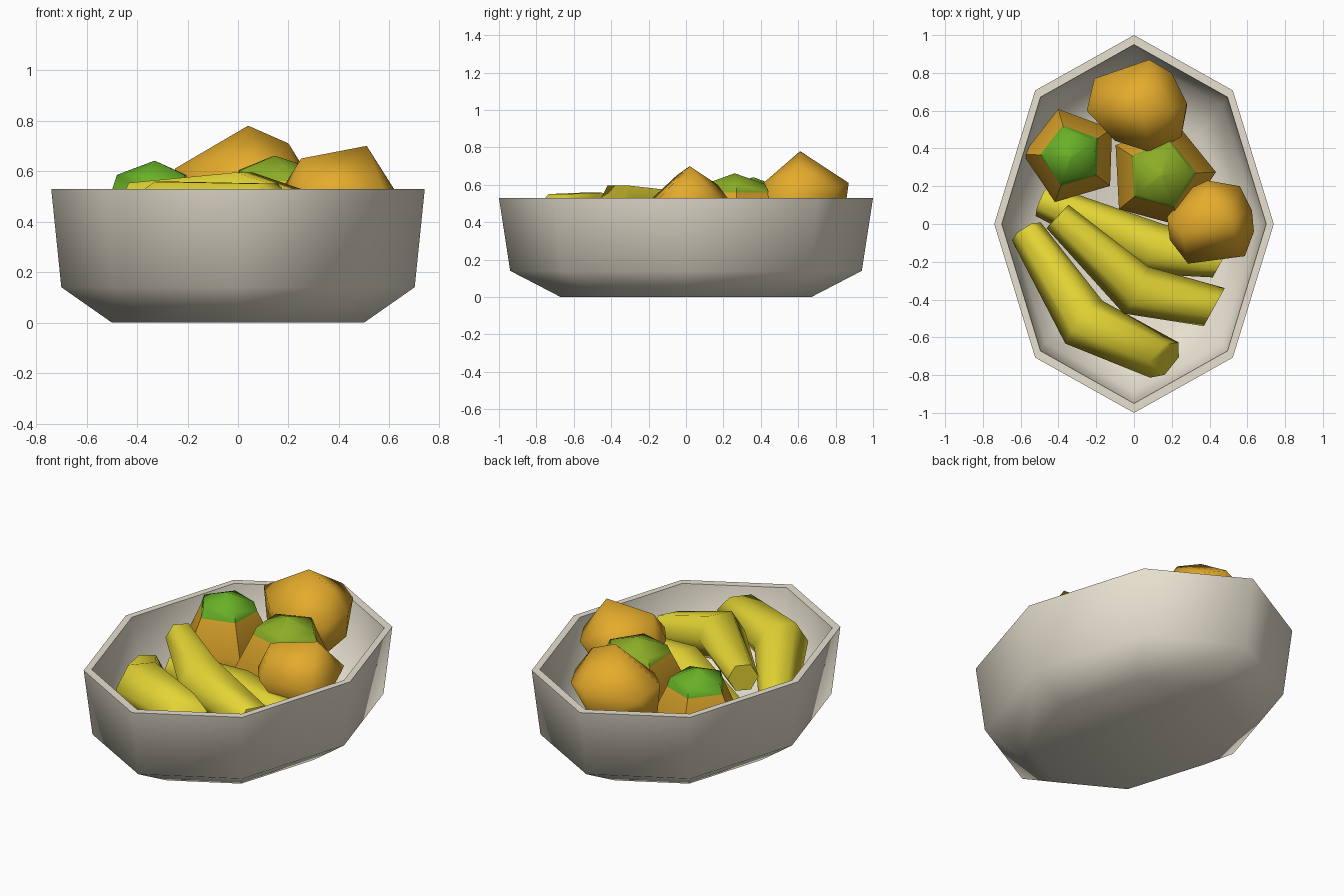
import bpy, bmesh, math
from mathutils import Vector

if "Cube" in bpy.data.objects:
    bpy.data.objects.remove(bpy.data.objects["Cube"])


def material(name, rgb):
    m = bpy.data.materials.new(name)
    m.diffuse_color = (*rgb, 1)
    m.use_nodes = True
    m.node_tree.nodes["Principled BSDF"].inputs["Base Color"].default_value = m.diffuse_color
    return m


STONE = material("warm_grey", (0.80, 0.75, 0.63))
ORANGE = material("orange", (0.78, 0.41, 0.025))
YELLOW = material("yellow", (0.77, 0.66, 0.035))
GREEN = material("leaf_green", (0.14, 0.44, 0.02))
OLIVE = material("light_green", (0.26, 0.42, 0.02))


def finish(name, bm, mats, angle):
    bmesh.ops.recalc_face_normals(bm, faces=bm.faces)
    me = bpy.data.meshes.new(name)
    bm.to_mesh(me)
    bm.free()
    for m in mats:
        me.materials.append(m)
    ob = bpy.data.objects.new(name, me)
    bpy.context.collection.objects.link(ob)
    bpy.ops.object.select_all(action='DESELECT')
    ob.select_set(True)
    bpy.context.view_layer.objects.active = ob
    bpy.ops.object.shade_smooth_by_angle(angle=math.radians(angle))
    return ob


def loft(rings, cap_rings=0):
    """Skin a list of point rings, closing both ends; first bands get slot 1."""
    bm = bmesh.new()
    loops = [[bm.verts.new(p) for p in ring] for ring in rings]
    for i, (a, b) in enumerate(zip(loops, loops[1:])):
        n = len(a)
        for k in range(n):
            f = bm.faces.new((a[k], a[(k + 1) % n], b[(k + 1) % n], b[k]))
            f.material_index = 1 if i < cap_rings else 0
    for loop in (loops[0], loops[-1]):
        f = bm.faces.new(loop)
        f.material_index = 1 if cap_rings and loop is loops[0] else 0
    return bm


def oval(rx, ry, z, n, phase=0.0, cx=0.0, cy=0.0):
    return [(cx + rx * math.cos(phase + k * math.tau / n),
             cy + ry * math.sin(phase + k * math.tau / n), z) for k in range(n)]


# Bowl: outer base, foot bevel, wall, rim, then inner wall and floor
profile = [(0.50, 0.67, 0), (0.70, 0.94, 0.14), (0.74, 1.0, 0.53),
           (0.70, 0.95, 0.53), (0.66, 0.89, 0.16), (0.48, 0.65, 0.05)]
finish("bowl", loft([oval(rx, ry, z, 8) for rx, ry, z in profile]), [STONE], 65)


# Capped fruit: five-sided body with a green top
def capped_fruit(name, cx, cy, top, scale, phase, green, band):
    shape = [(0.004, 0), (0.15, 0.055), (0.168, band), (0.258, 0.30),
             (0.235, 0.44), (0.12, 0.52)]
    rings = [oval(r * scale, r * scale, top - d, 5, math.radians(phase), cx, cy)
             for r, d in shape]
    finish(name, loft(rings, 2), [ORANGE, green], 65)


capped_fruit("capped_fruit_left", -0.33, 0.36, 0.64, 1.0, 34, GREEN, 0.11)
capped_fruit("capped_fruit_middle", 0.145, 0.26, 0.66, 1.12, 3, OLIVE, 0.10)


# Plain fruit: faceted lumps spanned over a few corner points
def lump(name, points):
    bm = bmesh.new()
    for p in points:
        bm.verts.new(p)
    bmesh.ops.convex_hull(bm, input=bm.verts)
    loose = [v for v in bm.verts if not v.link_faces]
    bmesh.ops.delete(bm, geom=loose, context='VERTS')
    finish(name, bm, [ORANGE], 80)


lump("orange_back", [
    (0.04, 0.61, 0.78), (0.20, 0.60, 0.71), (-0.25, 0.60, 0.61),
    (-0.21, 0.77, 0.56), (0.08, 0.87, 0.61), (0.20, 0.80, 0.58),
    (0.28, 0.64, 0.58), (0.25, 0.46, 0.54), (0.09, 0.38, 0.58),
    (-0.10, 0.44, 0.58), (-0.23, 0.60, 0.42), (0.02, 0.84, 0.40),
    (0.28, 0.62, 0.44), (0.22, 0.50, 0.36), (0.08, 0.40, 0.40),
    (0.02, 0.62, 0.27)])
lump("orange_right", [
    (0.51, 0.02, 0.70), (0.25, -0.05, 0.65), (0.38, 0.17, 0.60),
    (0.175, 0.037, 0.53), (0.19, -0.085, 0.50), (0.286, -0.21, 0.50),
    (0.587, -0.17, 0.50), (0.635, -0.04, 0.50), (0.624, 0.074, 0.52),
    (0.56, 0.20, 0.50), (0.39, 0.23, 0.52), (0.30, 0.19, 0.50),
    (0.22, -0.02, 0.36), (0.40, -0.15, 0.32), (0.57, 0.0, 0.36),
    (0.42, 0.17, 0.32), (0.41, 0.0, 0.22)])


# Bananas: six-sided tubes bent once in the middle, with a slanted far end
def banana(name, path, end_facing):
    pts = [Vector(p[:3]) for p in path]
    start, end = (pts[1] - pts[0]).normalized(), (pts[2] - pts[1]).normalized()
    facing = [start, (start + end).normalized(), Vector(end_facing).normalized()]
    rings = []
    for p, t, r in zip(pts, facing, [q[3] for q in path]):
        side = t.cross(Vector((0, 0, 1))).normalized()
        up = side.cross(t)
        rings.append([p + r * (math.cos(k * math.tau / 6) * side
                               + math.sin(k * math.tau / 6) * up) for k in range(6)])
    finish(name, loft(rings), [YELLOW], 65)


banana("banana_front", [(-0.57, -0.04, 0.27, 0.09), (-0.265, -0.52, 0.43, 0.15),
                        (0.16, -0.72, 0.46, 0.12)], (0.62, -0.50, 0.45))
banana("banana_middle", [(-0.405, 0.04, 0.48, 0.085), (0.01, -0.35, 0.475, 0.14),
                         (0.425, -0.44, 0.36, 0.115)], (0.87, -0.48, 0.0))
banana("banana_back", [(-0.485, 0.125, 0.23, 0.09), (0.10, -0.13, 0.33, 0.14),
                       (0.465, -0.195, 0.33, 0.10)], (0.87, -0.48, 0.0))
